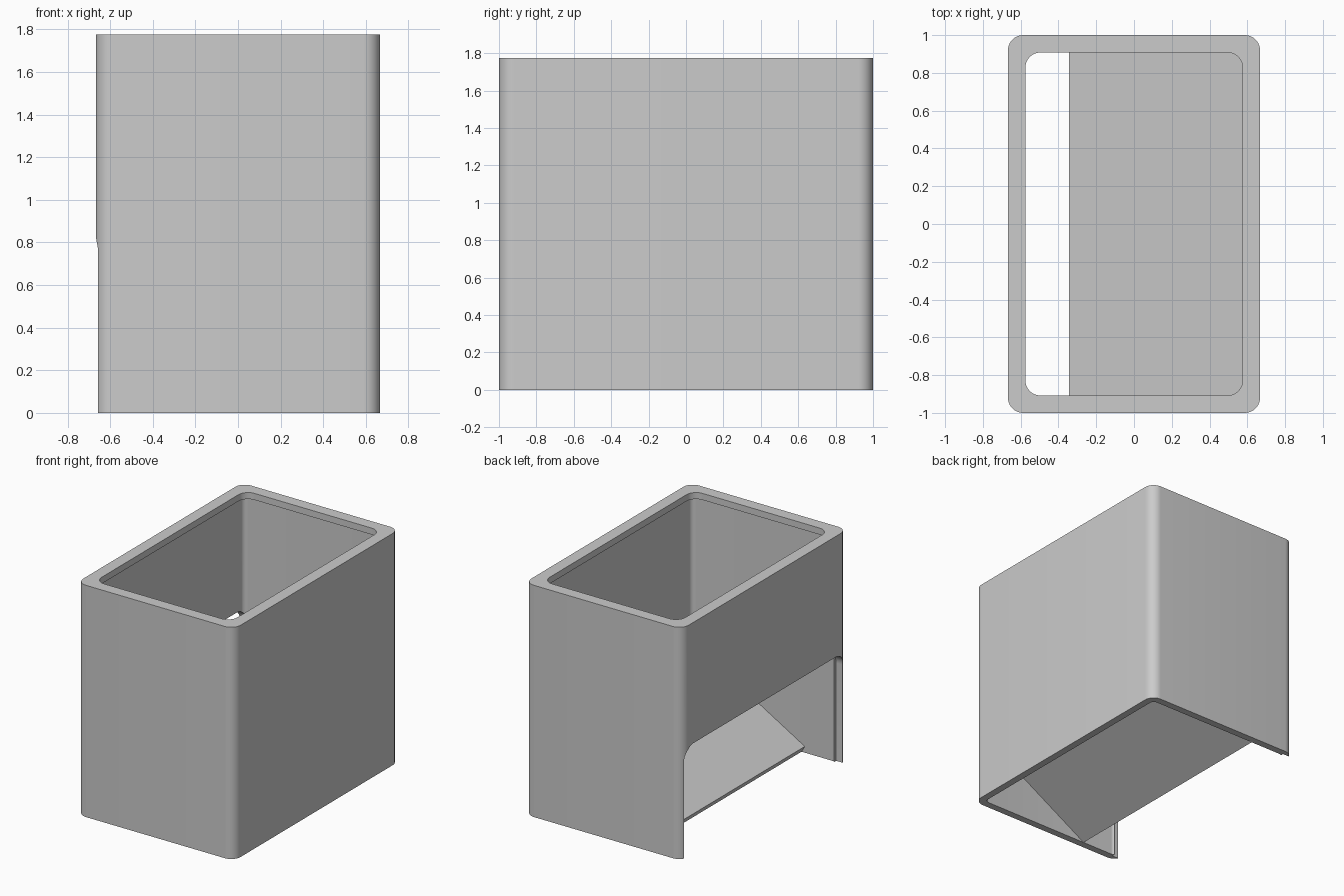
import bpy, bmesh, math

if "Cube" in bpy.data.objects:
    bpy.data.objects.remove(bpy.data.objects["Cube"], do_unlink=True)

HX, HY, H = 0.667, 1.0, 1.775     # outer half width, half depth, height
WALL, LIP, LIP_H = 0.055, 0.092, 0.05

grey = bpy.data.materials.new("plain grey")
grey.diffuse_color = (0.6, 0.6, 0.6, 1)
grey.use_nodes = True
grey.node_tree.nodes["Principled BSDF"].inputs["Base Color"].default_value = (0.6, 0.6, 0.6, 1)


def rounded(hx, hy, r, n=10):
    """Counter-clockwise rounded rectangle."""
    pts = []
    for k, (sx, sy) in enumerate([(1, 1), (-1, 1), (-1, -1), (1, -1)]):
        for i in range(n + 1):
            a = math.pi / 2 * (k + i / n)
            pts.append((sx * (hx - r) + r * math.cos(a), sy * (hy - r) + r * math.sin(a)))
    return pts


def finish(name, bm):
    bmesh.ops.recalc_face_normals(bm, faces=bm.faces)
    mesh = bpy.data.meshes.new(name)
    bm.to_mesh(mesh)
    bm.free()
    obj = bpy.data.objects.new(name, mesh)
    bpy.context.collection.objects.link(obj)
    mesh.materials.append(grey)
    return obj


def prism(name, pts):
    """Closed solid from two matching rings of 3D points."""
    bm = bmesh.new()
    a, b = [[bm.verts.new(p) for p in ring] for ring in pts]
    bm.faces.new(a)
    bm.faces.new(b)
    for i in range(len(a)):
        j = (i + 1) % len(a)
        bm.faces.new((a[i], a[j], b[j], b[i]))
    return finish(name, bm)


# Open-ended box: outer wall, top rim with an inward lip, inner wall
outer = rounded(HX, HY, 0.08)
lip = rounded(HX - LIP, HY - LIP, 0.08)
inner = rounded(HX - WALL, HY - WALL, 0.035)
bm = bmesh.new()
rings = [[bm.verts.new((x, y, z)) for x, y in loop] for loop, z in
         [(outer, 0), (outer, H), (lip, H), (lip, H - LIP_H), (inner, H - LIP_H), (inner, 0)]]
for k, a in enumerate(rings):
    b = rings[(k + 1) % len(rings)]
    for i in range(len(a)):
        j = (i + 1) % len(a)
        bm.faces.new((a[i], a[j], b[j], b[i]))
box = finish("box_shell", bm)

# Dispensing opening in the -x wall, rounded at its top corners
OPEN_TOP, OPEN_Y = 0.85, 0.96
profile = rounded(OPEN_Y, OPEN_TOP, 0.1)
cutter = prism("opening_cutter", [[(x, y, z) for y, z in profile] for x in (-0.8, -0.6)])
cutter.hide_render = True
cut = box.modifiers.new("opening", "BOOLEAN")
cut.operation, cut.solver, cut.object = "DIFFERENCE", "EXACT", cutter
bpy.context.view_layer.objects.active = box
bpy.ops.object.modifier_apply(modifier="opening")
bpy.data.objects.remove(cutter, do_unlink=True)

# Sloping floor that rises from the opening to the +x wall
T, A = 0.055, math.radians(30)
lo_x, lo_z, hi_x = -0.345, T * math.cos(A), HX - WALL + 0.01
bot_x = lo_x + T * math.sin(A)
section = [(lo_x, lo_z), (bot_x, 0),
           (hi_x, (hi_x - bot_x) * math.tan(A)),
           (hi_x, lo_z + (hi_x - lo_x) * math.tan(A))]
ramp = prism("ramp_floor", [[(x, y, z) for x, z in section]
                            for y in (-HY + WALL - 0.005, HY - WALL + 0.005)])

# Smooth rounded corners, crisp edges elsewhere
bpy.ops.object.select_all(action="DESELECT")
box.select_set(True)
bpy.context.view_layer.objects.active = box
bpy.ops.object.shade_smooth_by_angle(angle=math.radians(30))
